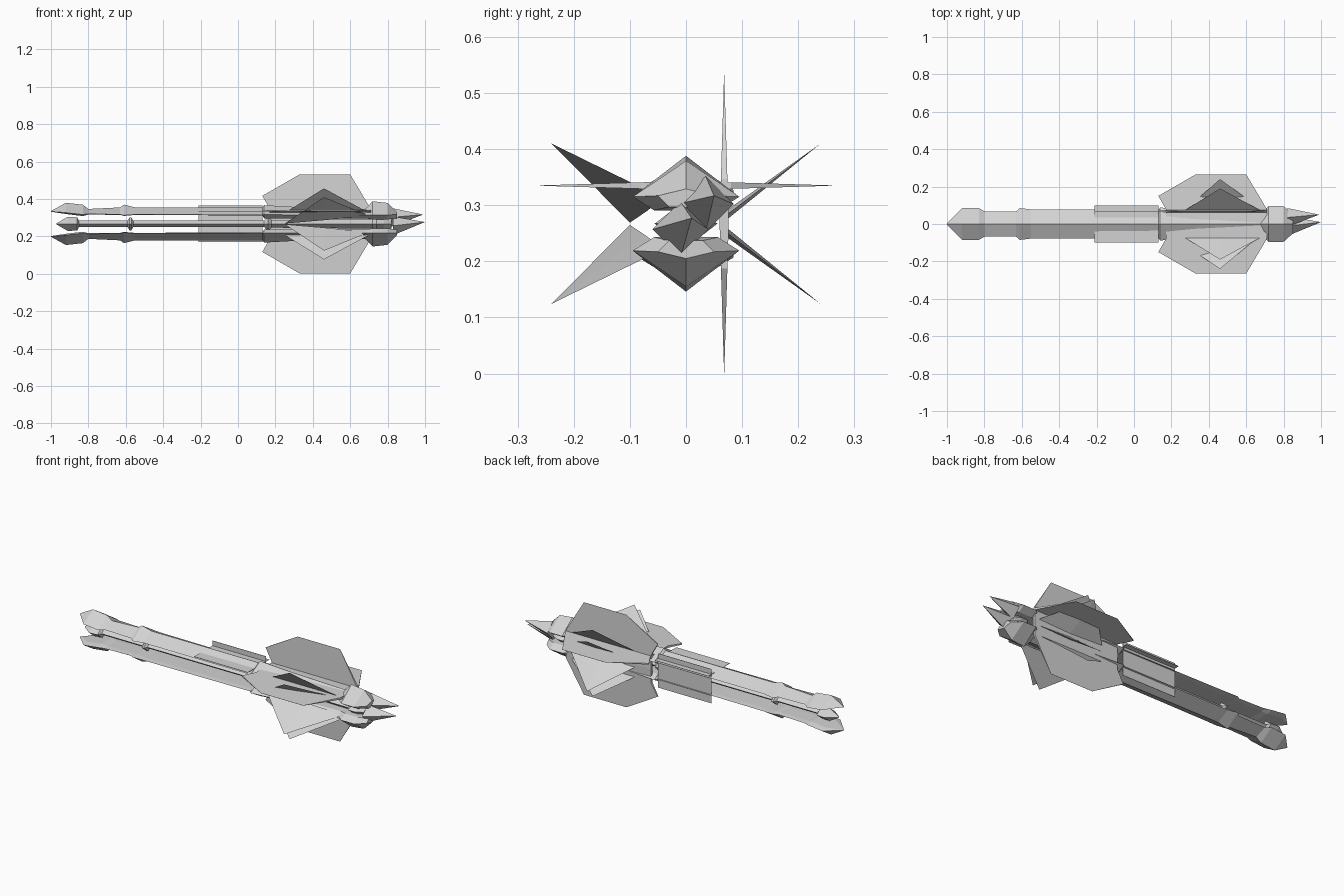
import bpy, bmesh
from mathutils import Vector

cube = bpy.data.objects.get("Cube")
if cube:
    bpy.data.objects.remove(cube)

ZC = 0.267  # height of the ship's axis

hull = bpy.data.materials.new("hull_grey")
hull.use_nodes = True
colour = (0.65, 0.65, 0.65, 1)
hull.diffuse_color = colour
hull.node_tree.nodes["Principled BSDF"].inputs["Base Color"].default_value = colour


def make(name, verts, faces):
    bm = bmesh.new()
    vs = [bm.verts.new(v) for v in verts]
    for f in faces:
        bm.faces.new([vs[i] for i in f])
    bmesh.ops.recalc_face_normals(bm, faces=bm.faces)
    mesh = bpy.data.meshes.new(name)
    bm.to_mesh(mesh)
    bm.free()
    mesh.materials.append(hull)
    ob = bpy.data.objects.new(name, mesh)
    bpy.context.collection.objects.link(ob)
    return ob


def loft(name, rings):
    """Skin a row of equal cross-sections and cap both ends."""
    n = len(rings[0])
    faces = [(r * n + i, r * n + (i + 1) % n, (r + 1) * n + (i + 1) % n, (r + 1) * n + i)
             for r in range(len(rings) - 1) for i in range(n)]
    faces += [tuple(range(n)), tuple(range((len(rings) - 1) * n, len(rings) * n))]
    return make(name, [p for ring in rings for p in ring], faces)


# Upper and lower rails: x, half width, ridge, side and underside heights above the axis
RAIL = [(-1.0, .004, .069, .067, .065), (-.92, .085, .113, .06, .053),
        (-.83, .085, .103, .05, .042), (-.8, .068, .08, .054, .05),
        (-.63, .068, .088, .05, .048), (-.61, .085, .103, .046, .043),
        (-.55, .078, .088, .05, .048), (.13, .075, .088, .048, .045),
        (.14, .088, .1, .05, .03), (.32, .075, .09, .048, .03),
        (.68, .06, .08, .048, .03), (.72, .095, .121, .048, .024),
        (.8, .095, .112, .048, .024), (.85, .05, .062, .05, .03)]
for label, s in (("upper", 1), ("lower", -1)):
    loft(label + "_rail", [[(x, 0, ZC + s * top), (x, w, ZC + s * mid), (x, w * .6, ZC + s * low),
                            (x, -w * .6, ZC + s * low), (x, -w, ZC + s * mid)]
                           for x, w, top, mid, low in RAIL])

# Central spine with swollen knobs, diamond cross-section
SPINE = [(-.97, .003), (-.91, .038), (-.86, .035), (-.85, .017), (-.59, .017), (-.58, .034),
         (-.57, .034), (-.56, .017), (.14, .017), (.16, .04), (.18, .02), (.72, .025),
         (.74, .043), (.78, .043), (.82, .025)]
loft("central_spine", [[(x, 1.3 * r, ZC), (x, 0, ZC + r), (x, -1.3 * r, ZC), (x, 0, ZC - r)]
                       for x, r in SPINE])

# Broad fins: thickest at the root, sharp at the rim
FIN = [(.17, 0), (.17, .08), (.13, .15), (.33, .265), (.6, .265), (.71, .08), (.71, 0)]
REACH = .265


def broad_fin(name, place):
    n = len(FIN)
    verts = [place(x, d, k * .008 * (1 - d / REACH) + k * .0002) for k in (1, -1) for x, d in FIN]
    faces = [tuple(range(n)), tuple(range(n, 2 * n))]
    faces += [(i, (i + 1) % n, n + (i + 1) % n, n + i) for i in range(n)]
    make(name, verts, faces)


for label, s in (("left", 1), ("right", -1)):
    broad_fin(label + "_flat_fin", lambda x, d, t: (x, s * d, .335 + t))
for label, s in (("top", 1), ("bottom", -1)):
    broad_fin(label + "_upright_fin", lambda x, d, t: (x, .068 + t, ZC + s * d))

# Thin panels running back from the fins, in the same planes
PANEL = [(.098, .001), (-.098, .001), (-.098, -.001), (.098, -.001)]
loft("flat_panel", [[(x, d, .335 + t) for d, t in PANEL] for x in (-.21, .13)])
loft("upright_panel", [[(x, .068 + t, ZC + d) for d, t in PANEL] for x in (-.21, .13)])


def blade(name, back, front, tip, thick):
    """Thin triangular blade: wedge root tapering to a point."""
    back, front, tip = Vector(back), Vector(front), Vector(tip)
    across = (front - back).cross(tip - back).normalized() * thick
    mid = (back + front) / 2
    make(name, [back, front, tip, mid + across, mid - across],
         [(0, 3, 2), (3, 1, 2), (0, 2, 4), (4, 2, 1), (0, 4, 1, 3)])


# Slanted blades between the broad fins
for label, s in (("upper", 1), ("lower", -1)):
    blade(label + "_left_blade", (.26, .065, ZC + s * .01), (.7, .065, ZC + s * .01),
          (.46, .24, ZC + s * .143), .007)
    blade(label + "_right_blade", (.25, -.1, ZC + s * .002), (.7, -.04, ZC + s * .045),
          (.46, -.24, ZC + s * .143), .003)
    for side, t in (("left", 1), ("right", -1)):
        blade(f"{label}_{side}_thin_blade", (.25, t * .06, ZC + s * .06), (.7, t * .06, ZC + s * .06),
              (.46, t * .19, ZC + s * .19), .0003)


def spike(name, x, y, z, r, tip):
    ring = [(x, y + r, z), (x, y, z + r), (x, y - r, z), (x, y, z - r)]
    make(name, ring + [tip], [(0, 1, 2, 3)] + [(i, (i + 1) % 4, 4) for i in range(4)])


# Nose spikes
spike("main_nose_spike", .83, -.01, ZC - .01, .05, (1, .01, ZC + .01))
spike("side_nose_spike", .82, .035, ZC + .035, .05, (.99, .05, ZC + .05))
